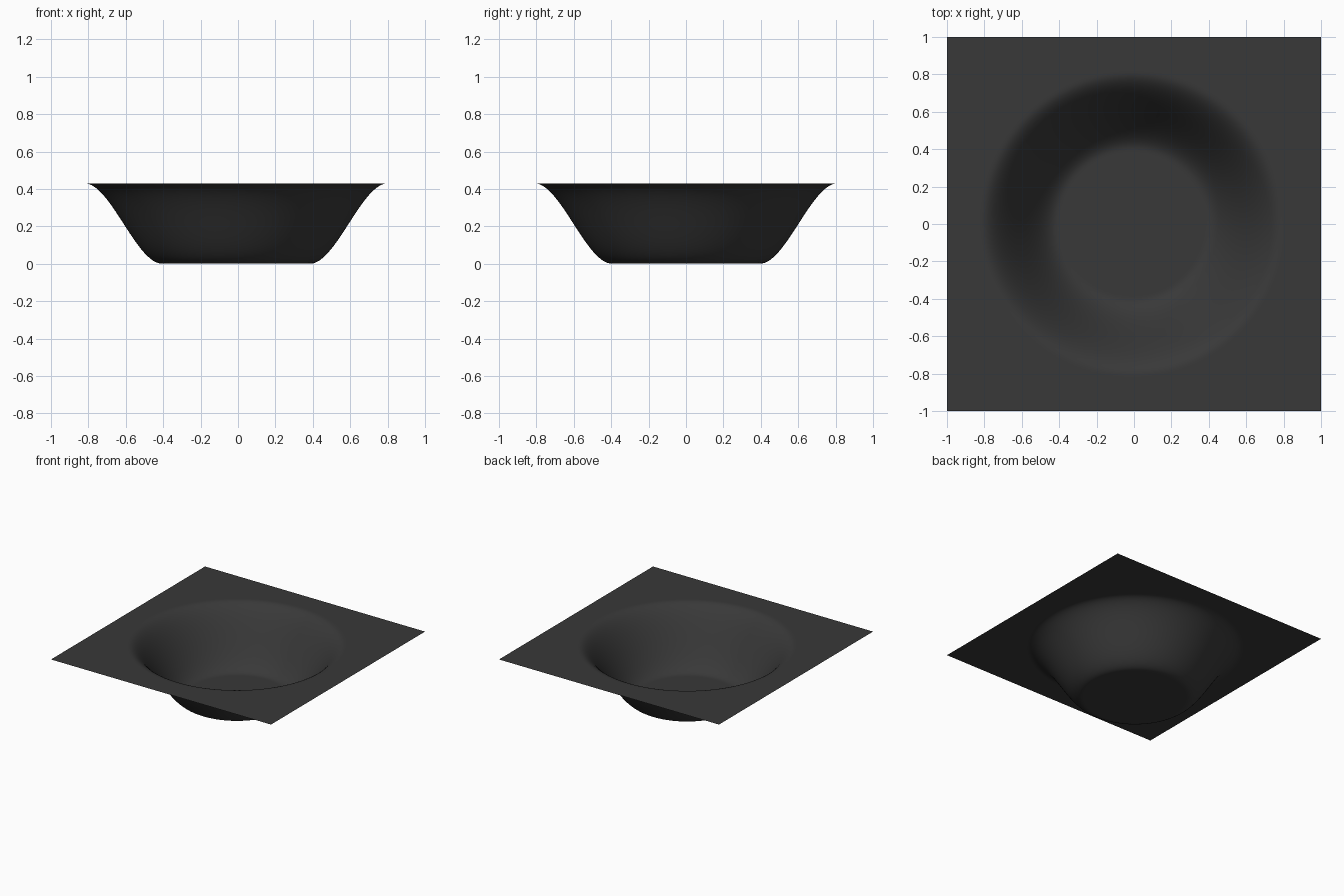
import bpy, bmesh, math

if "Cube" in bpy.data.objects:
    bpy.data.objects.remove(bpy.data.objects["Cube"])

HEIGHT = 0.43           # level of the flat sheet above the basin floor
R_FLOOR, R_RIM = 0.395, 0.81
CX, CY = -0.01, 0.0     # basin centre

def basin_height(x, y):
    """Flat floor, S-curved wall, flat surrounding sheet."""
    t = (math.hypot(x - CX, y - CY) - R_FLOOR) / (R_RIM - R_FLOOR)
    t = min(max(t, 0.0), 1.0)
    return HEIGHT * t * t * (3 - 2 * t)

# Square sheet pressed into a round basin
bm = bmesh.new()
bmesh.ops.create_grid(bm, x_segments=128, y_segments=128, size=1.0)
for v in bm.verts:
    v.co.z = basin_height(v.co.x, v.co.y)
for f in bm.faces:
    f.smooth = True
mesh = bpy.data.meshes.new("basin_sheet")
bm.to_mesh(mesh)
bm.free()
sheet = bpy.data.objects.new("basin_sheet", mesh)
bpy.context.collection.objects.link(sheet)

# Dark grey finish
mat = bpy.data.materials.new("dark_grey")
mat.diffuse_color = (0.04, 0.04, 0.04, 1)
mat.use_nodes = True
mat.node_tree.nodes["Principled BSDF"].inputs["Base Color"].default_value = mat.diffuse_color
mesh.materials.append(mat)
